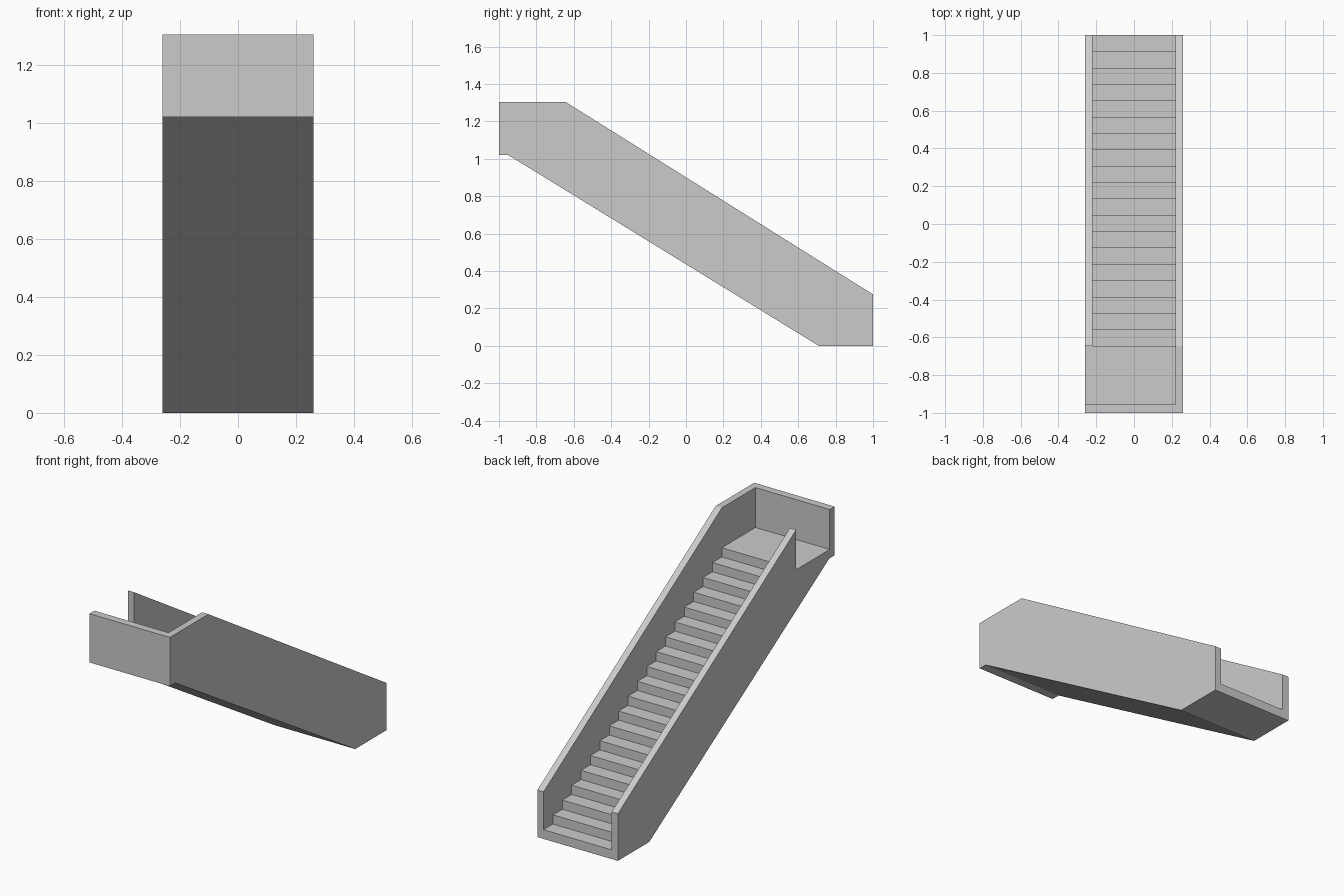
import bpy, bmesh

if "Cube" in bpy.data.objects:
    bpy.data.objects.remove(bpy.data.objects["Cube"])

W, INNER = 0.26, 0.22          # outer and inner half widths
STEPS, Y_LAND, Z_LAND = 19, -0.645, 1.072
FRONT = -0.955                 # inner face of the front parapet
RUN = (1 - Y_LAND) / STEPS
RISE = Z_LAND / (STEPS + 1)


def prism(name, profile, x0, x1):
    """Extrude a (y, z) profile along x."""
    bm = bmesh.new()
    face = bm.faces.new([bm.verts.new((x0, y, z)) for y, z in profile])
    ext = bmesh.ops.extrude_face_region(bm, geom=[face])
    moved = [g for g in ext["geom"] if isinstance(g, bmesh.types.BMVert)]
    bmesh.ops.translate(bm, verts=moved, vec=(x1 - x0, 0, 0))
    bmesh.ops.recalc_face_normals(bm, faces=bm.faces)
    mesh = bpy.data.meshes.new(name)
    bm.to_mesh(mesh)
    bm.free()
    ob = bpy.data.objects.new(name, mesh)
    bpy.context.collection.objects.link(ob)
    return ob


def cut(target, cutter):
    cutter.hide_render = True
    mod = target.modifiers.new("cut", "BOOLEAN")
    mod.operation = "DIFFERENCE"
    mod.solver = "EXACT"
    mod.object = cutter
    bpy.context.view_layer.objects.active = target
    bpy.ops.object.modifier_apply(modifier=mod.name)
    bpy.data.objects.remove(cutter)


# Outer body of the staircase with its solid side walls
stairs = prism("staircase", [(-1, 1.305), (Y_LAND, 1.305), (1, 0.275), (1, 0),
                             (0.71, 0), (-0.95, 1.02), (-1, 1.02)], -W, W)

# Space above the treads and the landing
steps = [(1.1, 1.5), (1.1, RISE)]
for i in range(STEPS):
    y = 1 - RUN * (i + 1)
    steps += [(y, RISE * (i + 1)), (y, RISE * (i + 2))]
steps += [(FRONT, Z_LAND), (FRONT, 1.5)]
cut(stairs, prism("step_space", steps, -INNER, INNER))

# Doorway opening on the left of the landing
door = [(FRONT, Z_LAND), (Y_LAND, Z_LAND), (Y_LAND, 1.5), (FRONT, 1.5)]
cut(stairs, prism("landing_opening", door, -0.4, 0))
